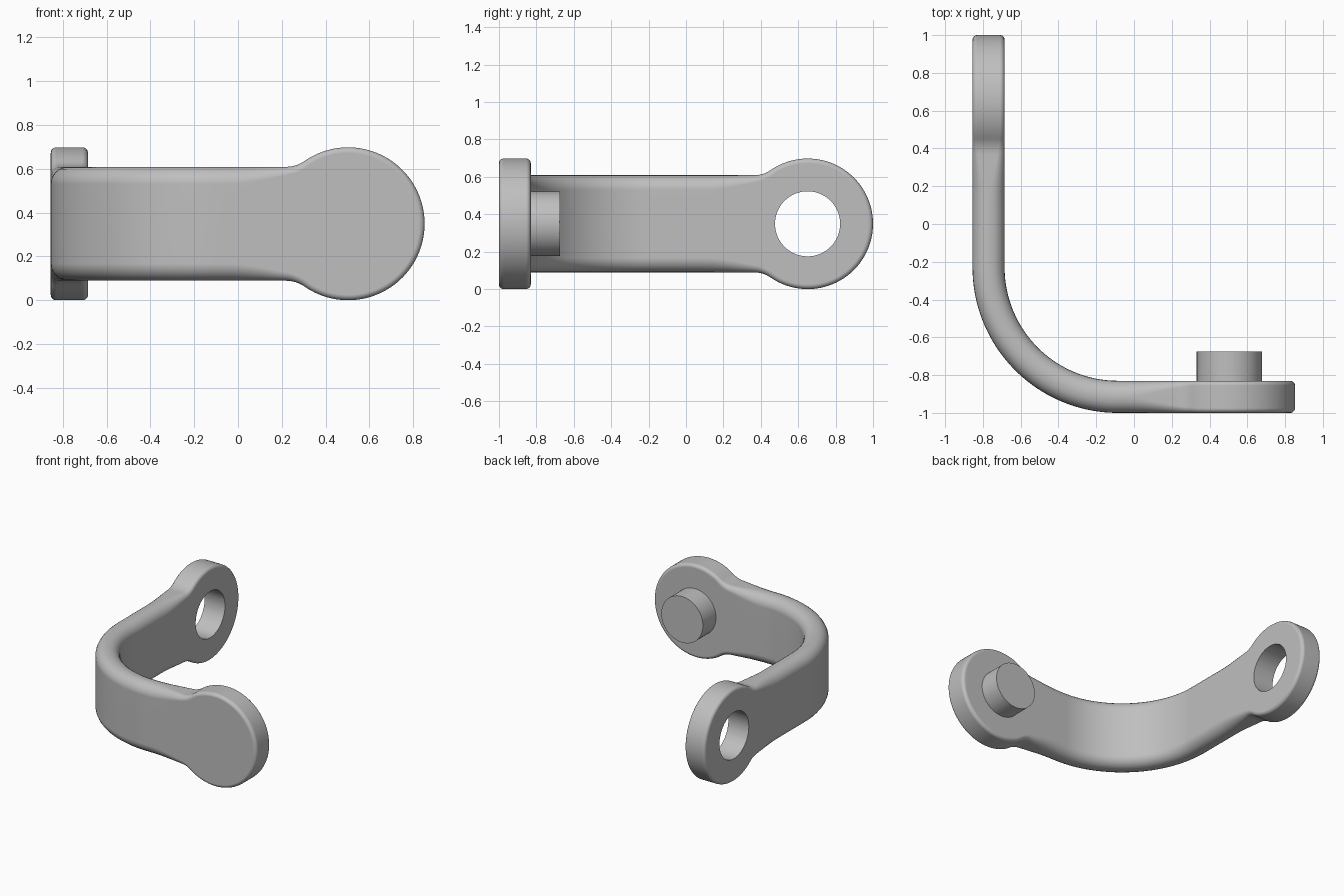
import bpy
import bmesh
from math import pi, sin, cos, hypot, sqrt, atan2, radians

if "Cube" in bpy.data.objects:
    bpy.data.objects.remove(bpy.data.objects["Cube"], do_unlink=True)

# Main dimensions
EYE_R, BAR_H, FILLET, HALF_T = 0.349, 0.26, 0.15, 0.085
MID_Z = EYE_R
BEND_X, BEND_Y, BEND_R = -0.085, -0.23, 0.685
ARM_A, ARM_B = 1 - BEND_Y, 0.852 - BEND_X
ARC = BEND_R * pi / 2
TOTAL = ARM_A + ARC + ARM_B
LAYERS = 7

steel = bpy.data.materials.new("grey steel")
steel.use_nodes = True
steel.diffuse_color = (0.52, 0.52, 0.52, 1)
steel.node_tree.nodes["Principled BSDF"].inputs["Base Color"].default_value = (0.52, 0.52, 0.52, 1)


def bend(s, t, h):
    """Wrap a point of the straight strap round the corner."""
    r = BEND_R + t
    if s < ARM_A:
        return BEND_X - r, 1 - s, MID_Z + h
    if s > ARM_A + ARC:
        return BEND_X + s - ARM_A - ARC, BEND_Y - r, MID_Z + h
    a = (s - ARM_A) / BEND_R
    return BEND_X - r * cos(a), BEND_Y - r * sin(a), MID_Z + h


def eye_outline():
    """Upper edge from the tip of an eye to the bar: s, height, normal."""
    fz = BAR_H + FILLET
    fx = sqrt((EYE_R + FILLET) ** 2 - fz ** 2)
    tangent = atan2(fz, fx)
    pts = []
    for k in range(41):
        a = (pi - tangent) * k / 40
        pts.append((EYE_R * (1 - cos(a)), EYE_R * sin(a), -cos(a), sin(a)))
    for k in range(1, 9):
        a = pi + tangent + (pi / 2 - tangent) * k / 8
        pts.append((EYE_R + fx + FILLET * cos(a), fz + FILLET * sin(a), -cos(a), -sin(a)))
    return pts


def edge_radius(s):
    """Small rounding on the eyes, nearly full rounding on the bar."""
    d = min(s, TOTAL - s) - EYE_R
    f = max(0, min(1, (d - 0.15) / 0.4))
    return 0.025 + 0.053 * f * f * (3 - 2 * f)


def section(s, h, ns, nh):
    r = edge_radius(s)
    upper = []
    for side in (1, -1):
        for k in range(LAYERS):
            a = pi / 2 * (1 - k / (LAYERS - 1) if side > 0 else k / (LAYERS - 1))
            t = side * (HALF_T - r + r * sin(a))
            inset = r * (1 - cos(a))
            upper.append((s - ns * inset, t, h - nh * inset))
    lower = [(p[0], p[1], -p[2]) for p in reversed(upper)]
    return [bend(*p) for p in upper + lower]


def cylinder(name, radius, depth, location, rotation):
    bpy.ops.mesh.primitive_cylinder_add(vertices=64, radius=radius, depth=depth,
                                        location=location, rotation=rotation)
    obj = bpy.context.object
    obj.name = name
    obj.data.materials.append(steel)
    return obj


def activate(obj):
    bpy.ops.object.select_all(action='DESELECT')
    obj.select_set(True)
    bpy.context.view_layer.objects.active = obj


# Strap with an eye at each end
start = eye_outline()
finish = [(TOTAL - s, h, -ns, nh) for s, h, ns, nh in reversed(start)]
s0, s1 = start[-1][0], finish[0][0]
middle = [(s0 + (s1 - s0) * k / 72, BAR_H, 0, 1) for k in range(1, 72)]
bm = bmesh.new()
rings = [[bm.verts.new(p) for p in section(*q)] for q in start + middle + finish]
for a, b in zip(rings, rings[1:]):
    for i in range(len(a)):
        j = (i + 1) % len(a)
        bm.faces.new((a[i], a[j], b[j], b[i]))
bmesh.ops.remove_doubles(bm, verts=bm.verts, dist=0.00005)
bmesh.ops.recalc_face_normals(bm, faces=bm.faces)
mesh = bpy.data.meshes.new("bent_strap")
bm.to_mesh(mesh)
bm.free()
mesh.materials.append(steel)
strap = bpy.data.objects.new("bent_strap", mesh)
bpy.context.collection.objects.link(strap)

# Hole through the rear eye
cutter = cylinder("hole_cutter", 0.174, 0.5, (-0.77, 0.65, MID_Z), (0, pi / 2, 0))
cutter.hide_render = True
cut = strap.modifiers.new("hole", 'BOOLEAN')
cut.operation = 'DIFFERENCE'
cut.solver = 'EXACT'
cut.object = cutter
activate(strap)
bpy.ops.object.modifier_apply(modifier=cut.name)
bpy.data.objects.remove(cutter, do_unlink=True)
activate(strap)
bpy.ops.object.shade_smooth_by_angle(angle=radians(35))
weighted = strap.modifiers.new("even shading", 'WEIGHTED_NORMAL')
weighted.keep_sharp = True

# Pin on the inner face of the front eye
pin = cylinder("pin", 0.173, 0.17, (0.505, -0.76, MID_Z), (pi / 2, 0, 0))
activate(pin)
bpy.ops.object.shade_smooth_by_angle(angle=radians(35))
